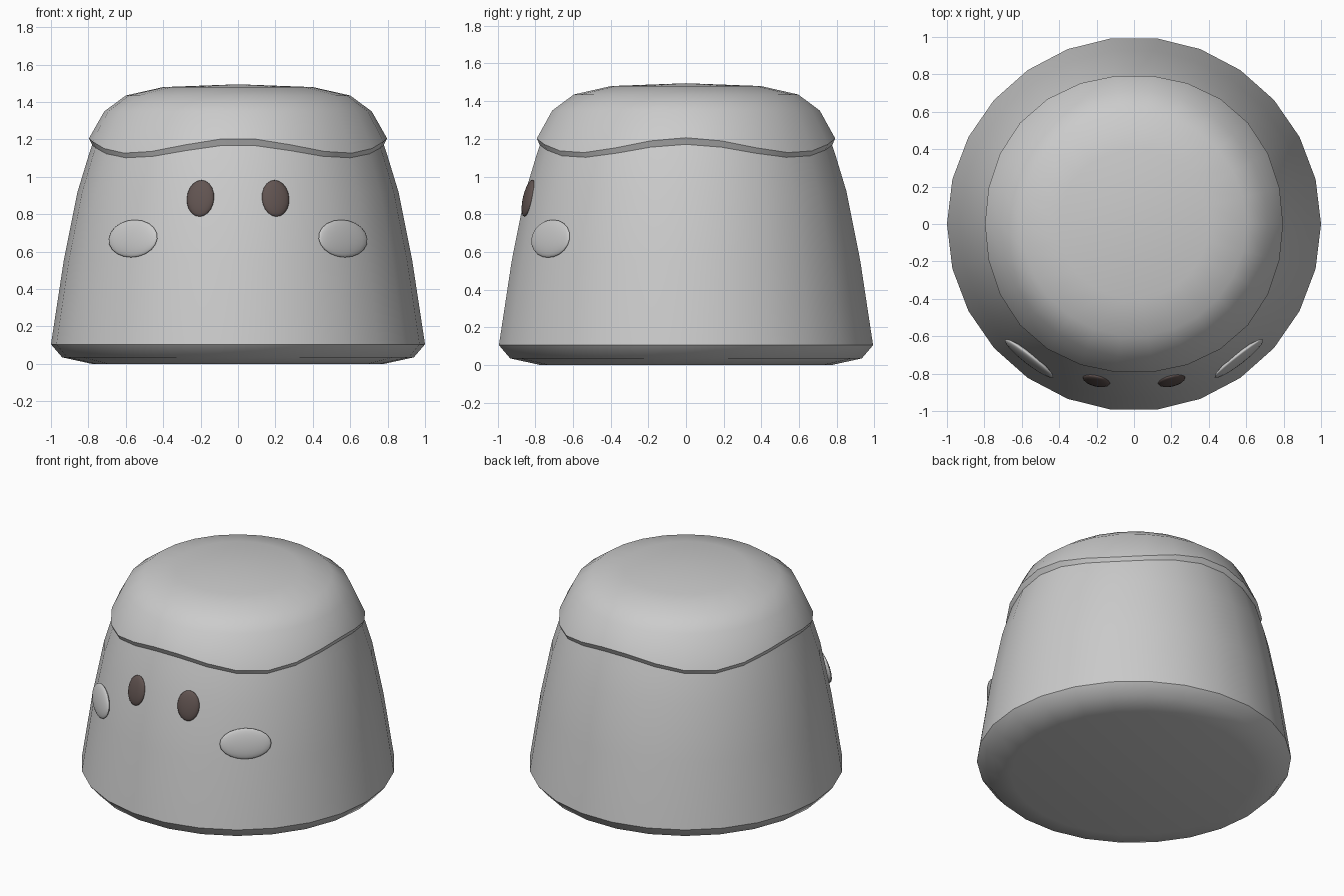
import bpy, bmesh, math

if "Cube" in bpy.data.objects:
    bpy.data.objects.remove(bpy.data.objects["Cube"])

SIDES = 26


def finish(obj, angle):
    bpy.ops.object.select_all(action='DESELECT')
    obj.select_set(True)
    bpy.context.view_layer.objects.active = obj
    bpy.ops.object.shade_smooth_by_angle(angle=math.radians(angle))


def lathe(name, profile, start_cap=False, end_point=None):
    """Revolve (radius, z, radius wave, z wave) rings; waves repeat four times."""
    bm = bmesh.new()
    rings = []
    for r, z, rw, zw in profile:
        ring = []
        for i in range(SIDES):
            a = 2 * math.pi * i / SIDES
            w = math.cos(4 * a)
            rr = r + rw * w
            ring.append(bm.verts.new((rr * math.cos(a), rr * math.sin(a), z + zw * w)))
        rings.append(ring)
    for low, high in zip(rings, rings[1:]):
        for i in range(SIDES):
            j = (i + 1) % SIDES
            bm.faces.new((low[i], low[j], high[j], high[i]))
    if start_cap:
        bm.faces.new(rings[0][::-1])
    if end_point is not None:
        tip = bm.verts.new((0, 0, end_point))
        for i in range(SIDES):
            bm.faces.new((rings[-1][i], rings[-1][(i + 1) % SIDES], tip))
    mesh = bpy.data.meshes.new(name)
    bm.to_mesh(mesh)
    bm.free()
    obj = bpy.data.objects.new(name, mesh)
    bpy.context.collection.objects.link(obj)
    finish(obj, 45)
    return obj


def face_patch(name, radius, azimuth, z, size, tilt, mat=None):
    """Flattened sphere lying on the sloping body wall."""
    a = math.radians(azimuth)
    bpy.ops.mesh.primitive_uv_sphere_add(
        segments=16, ring_count=10, radius=1,
        location=(radius * math.sin(a), -radius * math.cos(a), z),
        rotation=(-math.radians(tilt), 0, a))
    obj = bpy.context.object
    obj.name = name
    obj.scale = size
    finish(obj, 60)
    if mat:
        obj.data.materials.append(mat)


# Tapered body with a bevelled foot
lathe("body", [(0.78, 0, 0, 0), (0.94, 0.035, 0, 0), (1.0, 0.105, 0, 0),
               (0.932, 0.55, 0, 0), (0.858, 0.92, 0, 0),
               (0.80, 1.11, 0, 0), (0.77, 1.20, 0, 0)], start_cap=True)

# Topping with a wavy overhanging lip
lathe("topping", [(0.79, 1.133, -0.011, 0.036), (0.806, 1.166, -0.009, 0.04),
                  (0.715, 1.35, 0, 0), (0.60, 1.435, 0, 0),
                  (0.40, 1.48, 0, 0)], end_point=1.495)

# Eyes and cheeks, mirrored
brown = bpy.data.materials.new("dark_brown")
brown.diffuse_color = (0.12, 0.088, 0.082, 1)
brown.use_nodes = True
brown.node_tree.nodes["Principled BSDF"].inputs["Base Color"].default_value = brown.diffuse_color
for side, s in (("right", 1), ("left", -1)):
    face_patch("eye_" + side, 0.86, s * 13.5, 0.885, (0.075, 0.025, 0.1), 13, brown)
    face_patch("cheek_" + side, 0.912, s * 38, 0.67, (0.165, 0.025, 0.102), 10)
